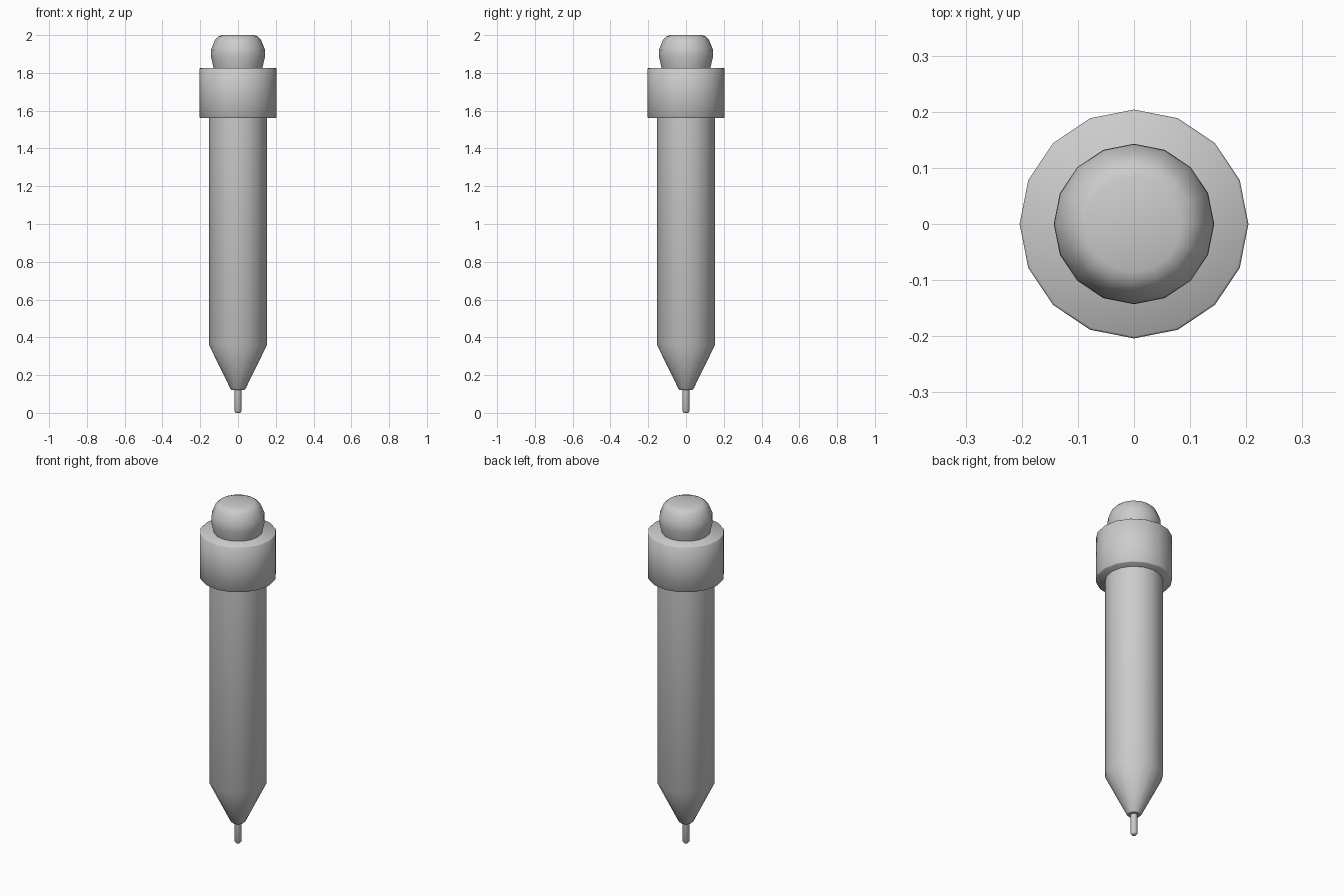
import bpy
import bmesh
from math import cos, sin, pi, radians

if "Cube" in bpy.data.objects:
    bpy.data.objects.remove(bpy.data.objects["Cube"])

# One plain grey for the whole pencil
grey = bpy.data.materials.new("plain grey")
grey.use_nodes = True
grey.diffuse_color = (0.6, 0.6, 0.6, 1)
grey.node_tree.nodes["Principled BSDF"].inputs["Base Color"].default_value = (0.6, 0.6, 0.6, 1)


def lathe(name, profile, sides=16, sharp=40):
    """Spin a (radius, height) profile, listed bottom to top, into a capped solid."""
    bm = bmesh.new()
    rings = [[bm.verts.new((r * cos(2 * pi * i / sides), r * sin(2 * pi * i / sides), z))
              for i in range(sides)] for r, z in profile]
    for low, high in zip(rings, rings[1:]):
        for i in range(sides):
            j = (i + 1) % sides
            bm.faces.new((low[i], low[j], high[j], high[i]))
    bm.faces.new(rings[0][::-1])
    bm.faces.new(rings[-1])
    mesh = bpy.data.meshes.new(name)
    bm.to_mesh(mesh)
    bm.free()
    mesh.materials.append(grey)
    obj = bpy.data.objects.new(name, mesh)
    bpy.context.collection.objects.link(obj)
    bpy.ops.object.select_all(action="DESELECT")
    obj.select_set(True)
    bpy.context.view_layer.objects.active = obj
    bpy.ops.object.shade_smooth_by_angle(angle=radians(sharp))
    return obj


# Thin lead with a slightly rounded end
lathe("lead", [(0.012, 0), (0.018, 0.008), (0.018, 0.16)], sharp=60)

# Barrel tapering to the tip
lathe("barrel", [(0.033, 0.122), (0.041, 0.13), (0.154, 0.36), (0.154, 1.6)])

# Wide collar with softened rims
lathe("collar", [(0.2, 1.56), (0.204, 1.564), (0.204, 1.822), (0.2, 1.826)], sharp=50)

# Rounded eraser with a flattened top
lathe("eraser", [(0.122, 1.8), (0.13, 1.83), (0.143, 1.885), (0.142, 1.925),
                 (0.122, 1.975), (0.105, 1.992), (0.085, 2.0)], sharp=60)
